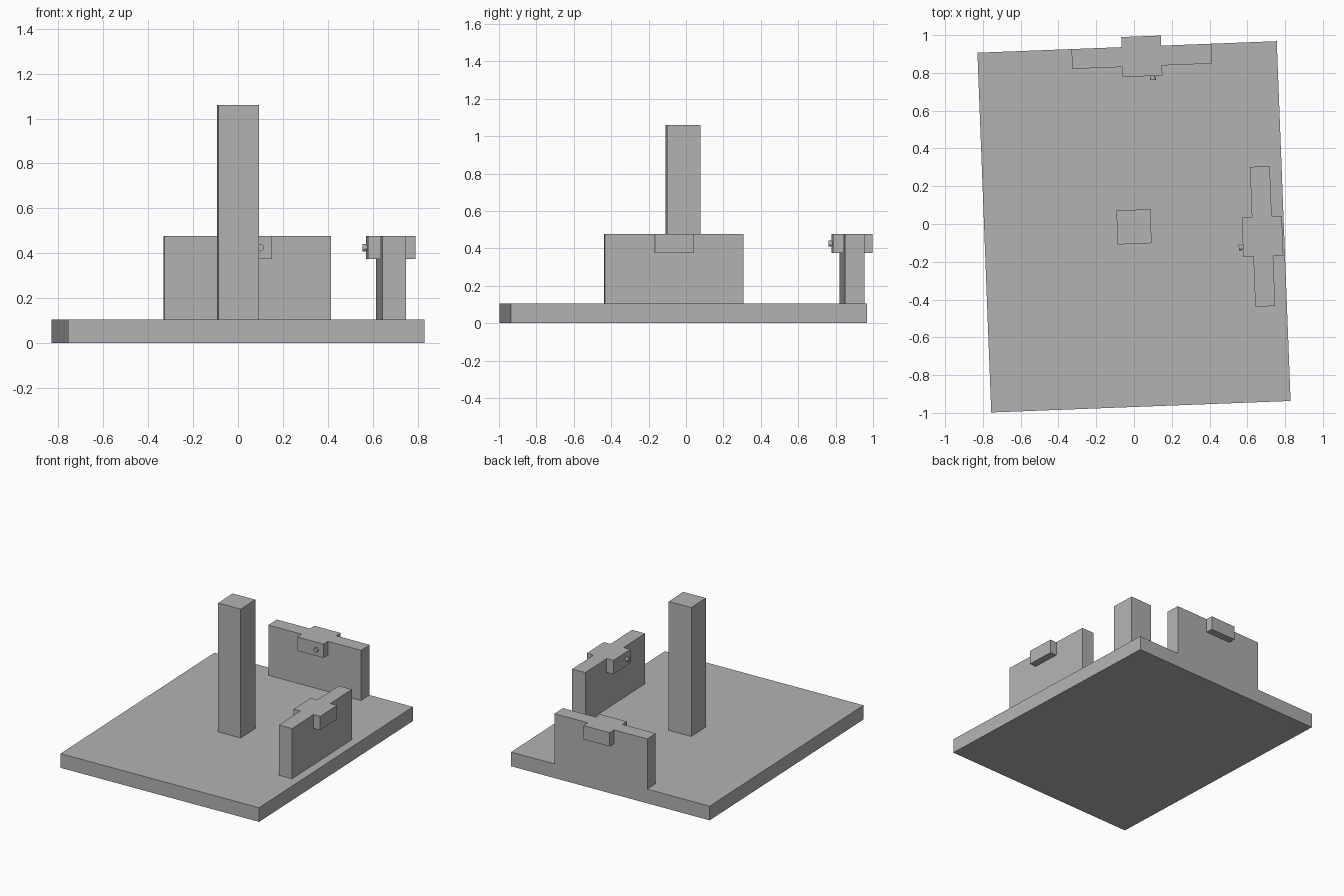
import bpy
import math
from mathutils import Matrix, Vector

cube = bpy.data.objects.get("Cube")
if cube:
    bpy.data.objects.remove(cube, do_unlink=True)

grey = bpy.data.materials.new("plain grey")
grey.use_nodes = True
grey.diffuse_color = (0.45, 0.45, 0.45, 1)
grey.node_tree.nodes["Principled BSDF"].inputs["Base Color"].default_value = grey.diffuse_color

# Everything is turned slightly about the centre of the base
TURN = Matrix.Translation((0, -0.015, 0)) @ Matrix.Rotation(math.radians(2.2), 4, "Z")
BASE_TOP = 0.105
WALL_TOP = 0.477


def finish(name, matrix):
    obj = bpy.context.object
    obj.name = obj.data.name = name
    obj.data.materials.append(grey)
    obj.matrix_world = matrix
    return obj


def box(name, size, z0, z1, place=TURN):
    bpy.ops.mesh.primitive_cube_add(size=1)
    obj = bpy.context.object
    obj.data.transform(Matrix.Translation((0, 0, (z0 + z1) / 2))
                       @ Matrix.Diagonal((size[0], size[1], z1 - z0, 1)))
    return finish(name, place)


def peg(name, radius, y0, y1, place):
    # Cylinder lying along y, offset to one side of the bracket
    bpy.ops.mesh.primitive_cylinder_add(vertices=24, radius=radius, depth=y1 - y0)
    obj = bpy.context.object
    obj.data.transform(Matrix.Translation((0.054, (y0 + y1) / 2, 0.425))
                       @ Matrix.Rotation(math.pi / 2, 4, "X"))
    obj = finish(name, place)
    bpy.ops.object.shade_smooth_by_angle()
    return obj


def wall(side, location, angle):
    # Upright panel fused with a bracket block through its top edge
    place = TURN @ Matrix.Translation(Vector(location)) @ Matrix.Rotation(angle, 4, "Z")
    bracket = box(side + "_bracket", (0.21, 0.212), 0.375, WALL_TOP, place)
    panel = box(side + "_wall", (0.741, 0.105), BASE_TOP, WALL_TOP, place)
    union = panel.modifiers.new("fuse bracket", "BOOLEAN")
    union.operation = "UNION"
    union.solver = "EXACT"
    union.object = bracket
    bpy.ops.object.modifier_apply(modifier=union.name)
    bpy.data.objects.remove(bracket, do_unlink=True)
    # Small knob on the inner face
    peg(side + "_knob_neck", 0.012, -0.116, -0.105, place)
    peg(side + "_knob_head", 0.016, -0.128, -0.115, place)


# Base and central post
box("base", (1.586, 1.906), 0, BASE_TOP)
box("post", (0.18, 0.18), BASE_TOP, 1.06)

# Matching walls at the back and the left side
wall("back", (0.076, 0.9005, 0), 0)
wall("left", (0.678, -0.077, 0), -math.pi / 2)
